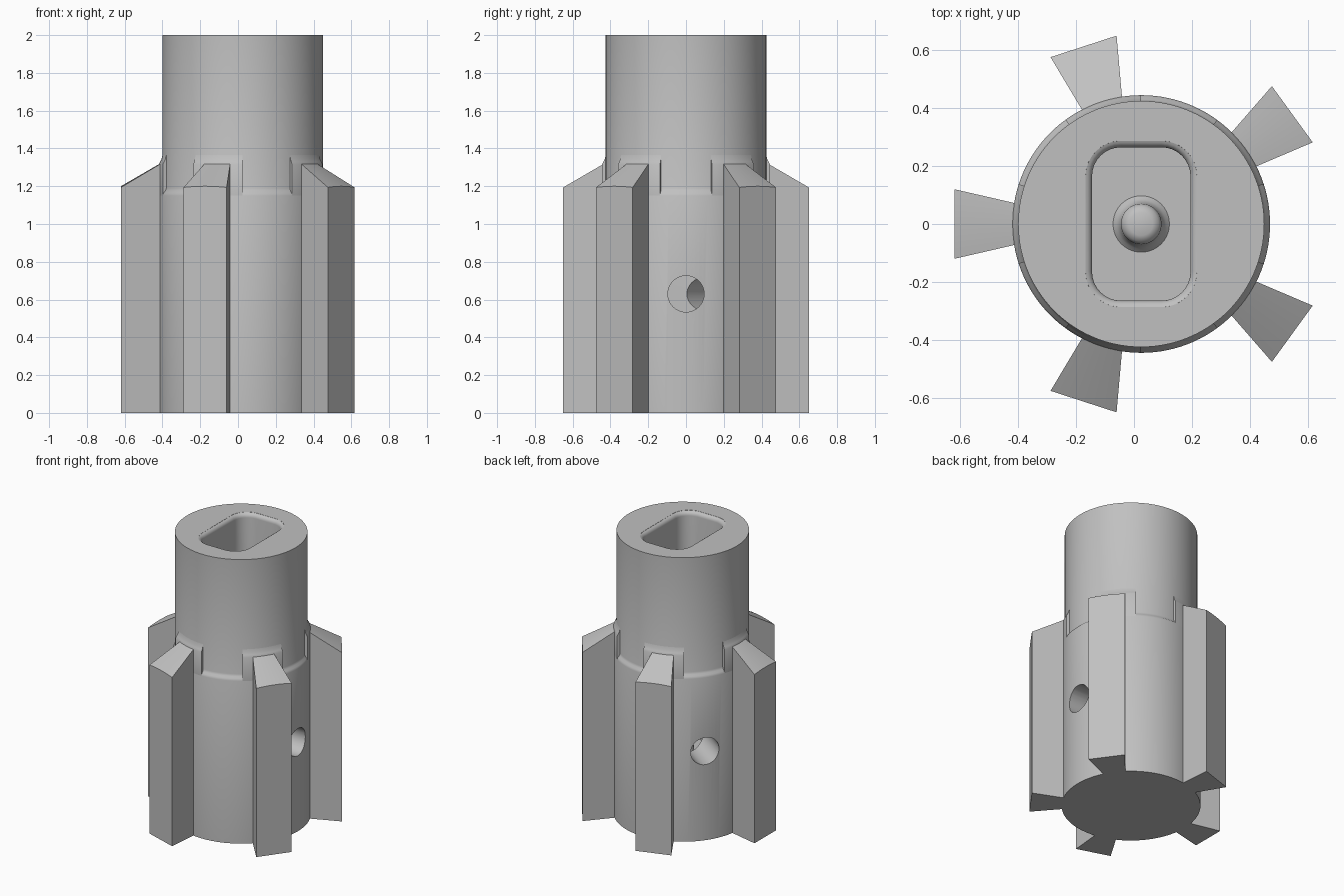
import bpy, bmesh, math
from mathutils import Matrix, Vector

if "Cube" in bpy.data.objects:
    bpy.data.objects.remove(bpy.data.objects["Cube"])

CX = 0.025                       # hub axis
R_NECK, R_HUB = 0.425, 0.445
FIN_ANGLES = [36 + 72 * k for k in range(5)]

metal = bpy.data.materials.new("plain_grey")
metal.use_nodes = True
GREY = (0.53, 0.53, 0.53, 1)
metal.diffuse_color = GREY
metal.node_tree.nodes["Principled BSDF"].inputs["Base Color"].default_value = GREY


def loft(name, rings):
    """Skin closed rings of points and cap both ends."""
    bm = bmesh.new()
    loops = [[bm.verts.new(p) for p in ring] for ring in rings]
    n = len(loops[0])
    for a, b in zip(loops, loops[1:]):
        for i in range(n):
            j = (i + 1) % n
            bm.faces.new((a[i], a[j], b[j], b[i]))
    bm.faces.new(loops[0])
    bm.faces.new(loops[-1])
    bmesh.ops.recalc_face_normals(bm, faces=bm.faces)
    mesh = bpy.data.meshes.new(name)
    bm.to_mesh(mesh)
    bm.free()
    mesh.materials.append(metal)
    obj = bpy.data.objects.new(name, mesh)
    bpy.context.collection.objects.link(obj)
    return obj


def polar(r, deg, z):
    a = math.radians(deg)
    return (CX + r * math.cos(a), r * math.sin(a), z)


def lathe(name, profile, steps=120):
    return loft(name, [[polar(r, 360 * i / steps, z) for i in range(steps)]
                       for r, z in profile])


def rounded_slot(grow, z):
    """Outline of the slot, widened by grow."""
    hx, hy, rad = 0.17 + grow, 0.265 + grow, 0.1 + grow
    pts = []
    for k, (sx, sy) in enumerate([(1, 1), (-1, 1), (-1, -1), (1, -1)]):
        for i in range(9):
            a = math.radians(90 * k + 90 * i / 8)
            pts.append((CX + sx * (hx - rad) + rad * math.cos(a),
                        sy * (hy - rad) + rad * math.sin(a), z))
    return pts


def cut(target, cutter):
    cutter.hide_render = True
    mod = target.modifiers.new("cut", "BOOLEAN")
    mod.operation, mod.solver, mod.object = "DIFFERENCE", "EXACT", cutter
    bpy.context.view_layer.objects.active = target
    bpy.ops.object.modifier_apply(modifier=mod.name)
    bpy.data.objects.remove(cutter)


def smooth(obj, angle=30):
    bpy.ops.object.select_all(action="DESELECT")
    obj.select_set(True)
    bpy.context.view_layer.objects.active = obj
    bpy.ops.object.shade_smooth_by_angle(angle=math.radians(angle))


# Hub with its narrower neck
hub = lathe("hub", [(R_HUB, 0), (R_HUB, 1.15), (0.44, 1.165),
                    (0.43, 1.175), (R_NECK, 1.19), (R_NECK, 2)])

# Slot in the top with a rounded rim
rim = 0.03
rings = [rounded_slot(0, 0.4)]
for i in range(6):
    a = math.radians(15 * i)
    rings.append(rounded_slot(rim * (1 - math.cos(a)), 2 - rim + rim * math.sin(a)))
rings.append(rounded_slot(rim, 2.05))
cut(hub, loft("slot_cutter", rings))

# Two screw holes through the wall
for deg in (0, 144):
    out = Vector(polar(1, deg, 0)) - Vector((CX, 0, 0))
    side = Vector((0, 0, 1)).cross(out)
    tube = []
    for d in (0.1, 0.7):
        centre = Vector((CX, 0, 0.63)) + out * d
        tube.append([centre + 0.096 * (side * math.cos(t) + Vector((0, 0, math.sin(t))))
                     for t in [math.tau * i / 40 for i in range(40)]])
    cut(hub, loft("hole_cutter", tube))
smooth(hub)

# Domed pin on the slot floor
smooth(lathe("slot_pin", [(0.11, 0.39), (0.085, 0.41), (0.072, 0.44), (0.07, 0.48),
                          (0.06, 0.5), (0.04, 0.51)], 40), 50)


def cone_z(x, y):
    return 1.2 - 0.58 * (math.hypot(x, y) - 0.645)


# Dovetail fins with conical tops, and the raised shoulders behind them
for n, deg in enumerate(FIN_ANGLES, 1):
    turn = Matrix.Translation((CX, 0, 0)) @ Matrix.Rotation(math.radians(deg), 4, "Z")
    rings = []
    for i in range(9):
        s = i / 4 - 1
        inner, outer = (0.41, 0.066 * s), (0.645, 0.12 * s)
        corners = [(*inner, 0), (*outer, 0), (*outer, cone_z(*outer)), (*inner, cone_z(*inner))]
        rings.append([turn @ Vector(c) for c in corners])
    smooth(loft(f"fin_{n}", rings), 20)

    profile = [(0.4, 1.15), (R_HUB, 1.15), (R_HUB, 1.315), (0.437, 1.33),
               (0.43, 1.345), (R_NECK, 1.365), (0.4, 1.365)]
    smooth(loft(f"shoulder_{n}", [[polar(r, deg - 18 + 3 * i, z) for r, z in profile]
                                  for i in range(13)]), 50)
